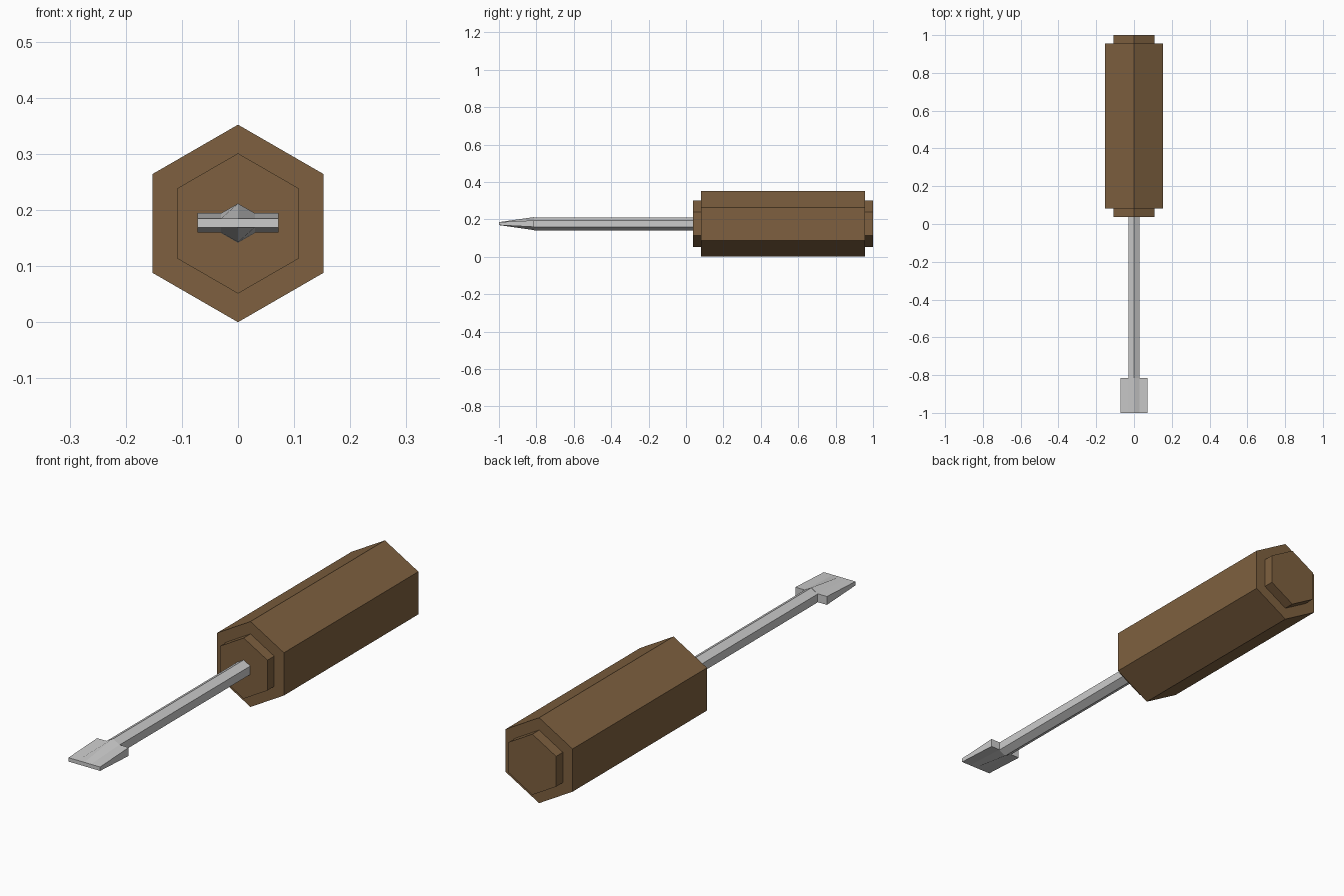
import bpy, bmesh
from math import sin, cos, pi

if "Cube" in bpy.data.objects:
    bpy.data.objects.remove(bpy.data.objects["Cube"])

CZ = 0.176  # height of the tool's axis

brown = bpy.data.materials.new("brown_handle")
brown.diffuse_color = (0.21, 0.118, 0.05, 1)
brown.use_nodes = True
brown.node_tree.nodes["Principled BSDF"].inputs["Base Color"].default_value = brown.diffuse_color


def hexagon(r):
    """Hexagon in the x-z plane with a corner pointing up."""
    return [(r * sin(i * pi / 3), CZ + r * cos(i * pi / 3)) for i in range(6)]


def loft(name, sections, mat=None):
    """Skin a list of (y, profile) rings and cap both ends."""
    bm = bmesh.new()
    rings = [[bm.verts.new((x, y, z)) for x, z in prof] for y, prof in sections]
    for a, b in zip(rings, rings[1:]):
        for i in range(len(a)):
            j = (i + 1) % len(a)
            bm.faces.new((a[i], a[j], b[j], b[i]))
    bm.faces.new(rings[0])
    bm.faces.new(rings[-1])
    bmesh.ops.recalc_face_normals(bm, faces=bm.faces)
    me = bpy.data.meshes.new(name)
    bm.to_mesh(me)
    bm.free()
    if mat:
        me.materials.append(mat)
    ob = bpy.data.objects.new(name, me)
    bpy.context.collection.objects.link(ob)
    return ob


# Handle: thick hexagonal grip with a smaller collar at each end
big, small = hexagon(0.176), hexagon(0.125)
loft("handle", [(0.037, small), (0.081, small), (0.081, big),
                (0.956, big), (0.956, small), (1.0, small)], brown)

# Shaft and blade: side faces widen into wings, then flatten to the tip
R, WING, TIP = 0.0345, 0.072, 0.008
shaft = hexagon(R)


def blade(width, heights):
    """Twelve-sided-style outline: ridge, shoulders and wings, mirrored in x and z."""
    ridge, side = heights
    s = R * sin(pi / 3)
    right = [(0, ridge), (s, side), (width, side),
             (width, -side), (s, -side), (0, -ridge)]
    left = [(-x, z) for x, z in reversed(right[1:-1])]
    return [(x, CZ + 0.001 + z) for x, z in right + left]


loft("shaft", [(-0.814, shaft), (0.06, shaft)])
loft("blade", [(-1.0, blade(WING, (TIP, TIP))),
               (-0.814, blade(WING, (R, R / 2)))])
